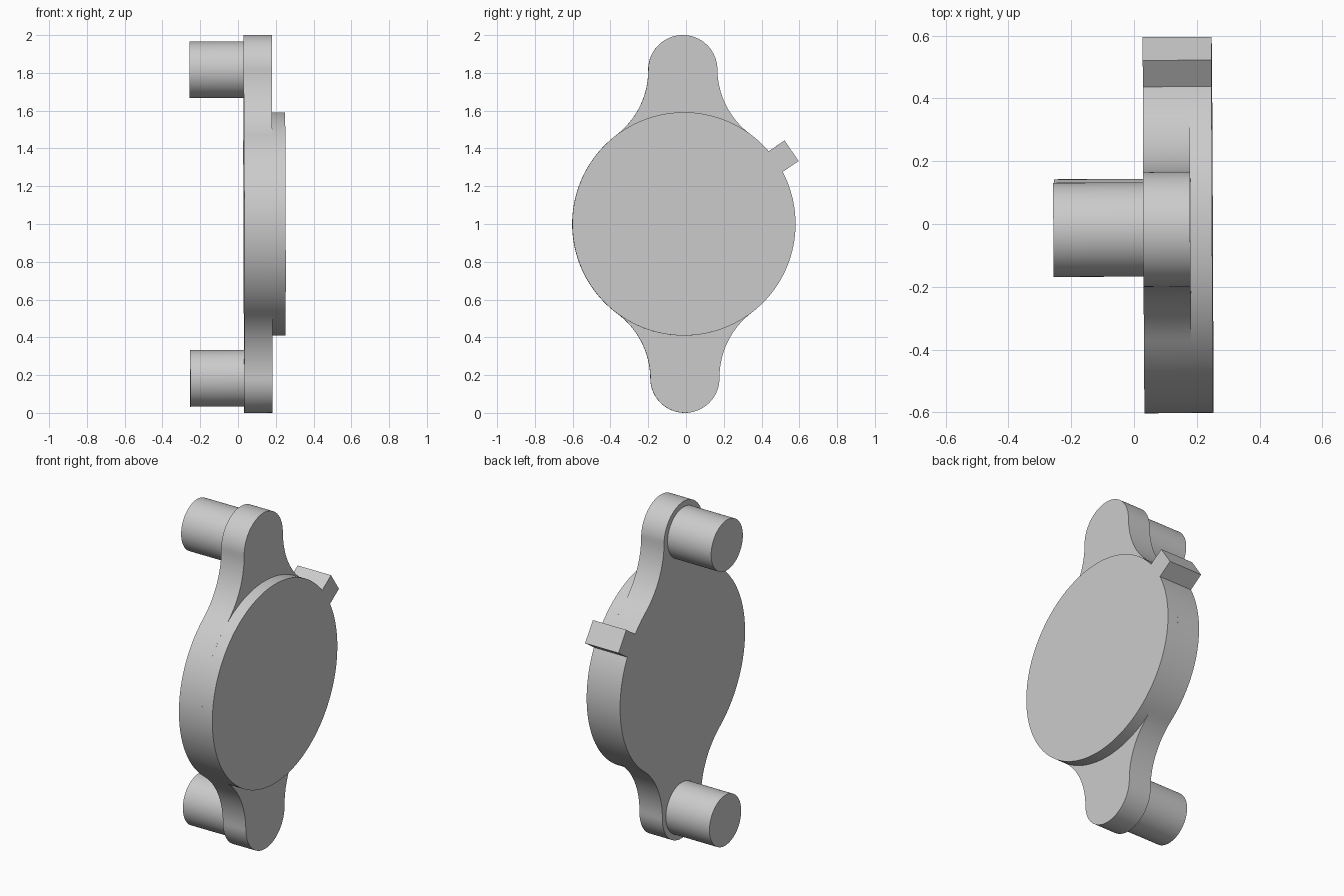
import bpy
import bmesh
from math import sin, cos, atan2, hypot, pi, radians

cube = bpy.data.objects.get("Cube")
if cube:
    bpy.data.objects.remove(cube, do_unlink=True)

grey = bpy.data.materials.new("plain grey")
grey.use_nodes = True
colour = (0.6, 0.6, 0.6, 1)
grey.diffuse_color = colour
grey.node_tree.nodes["Principled BSDF"].inputs["Base Color"].default_value = colour

# Main dimensions, with the disc centre as origin
DISC_R, EAR_R, EAR_Z, PEG_R = 0.591, 0.183, 0.817, 0.15
PEG_END, BACK, STEP, FRONT = -0.255, 0.031, 0.181, 0.25
CENTRE = (0, -0.012, 1.0)
TILT = (radians(0.39), radians(-0.12), radians(0.25))


def arc(cy, cz, r, start, end, n):
    """Points of an arc in the y-z plane, both ends included."""
    angles = [start + (end - start) * i / n for i in range(n + 1)]
    return [(cy + r * cos(a), cz + r * sin(a)) for a in angles]


def circle(cy, cz, r, n):
    return arc(cy, cz, r, 0, 2 * pi, n)[:-1]


def slab(name, outline, x0, x1):
    """Extrude a y-z outline from x0 to x1."""
    bm = bmesh.new()
    face = bm.faces.new([bm.verts.new((x0, y, z)) for y, z in outline])
    new = bmesh.ops.extrude_face_region(bm, geom=[face])["geom"]
    verts = [v for v in new if isinstance(v, bmesh.types.BMVert)]
    bmesh.ops.translate(bm, verts=verts, vec=(x1 - x0, 0, 0))
    bmesh.ops.recalc_face_normals(bm, faces=bm.faces)
    mesh = bpy.data.meshes.new(name)
    bm.to_mesh(mesh)
    bm.free()
    mesh.materials.append(grey)
    obj = bpy.data.objects.new(name, mesh)
    bpy.context.collection.objects.link(obj)
    obj.location, obj.rotation_euler = CENTRE, TILT
    bpy.ops.object.select_all(action="DESELECT")
    obj.select_set(True)
    bpy.context.view_layer.objects.active = obj
    bpy.ops.object.shade_smooth_by_angle(angle=radians(30))
    return obj


# Back plate: ear arc, tangent fillet and disc arc for one quarter, then mirrored
fillet_r = (EAR_Z**2 / (DISC_R - EAR_R) - DISC_R - EAR_R) / 2
fillet_y = EAR_R + fillet_r
meet = atan2(EAR_Z, fillet_y)
quarter = (arc(0, EAR_Z, EAR_R, pi / 2, 0, 20)
           + arc(fillet_y, EAR_Z, fillet_r, pi, pi + meet, 20)[1:]
           + arc(0, 0, DISC_R, meet, 0, 24)[1:])
half = quarter + [(y, -z) for y, z in reversed(quarter[:-1])]
outline = half + [(-y, z) for y, z in reversed(half[1:-1])]
slab("back_plate", outline, BACK, STEP)

# Raised round face
slab("raised_disc", circle(0, 0, DISC_R, 128), STEP, FRONT)

# Locating tab on the rim
a, half_w = radians(33.8), 0.066
corners = [(0.585, -half_w), (0.689, -half_w), (0.689, half_w), (0.585, half_w)]
slab("rim_tab", [(r * cos(a) - w * sin(a), r * sin(a) + w * cos(a))
                 for r, w in corners], BACK, FRONT)

# Pegs behind both ears
for name, side in (("upper_peg", 1), ("lower_peg", -1)):
    slab(name, circle(0, side * EAR_Z, PEG_R, 64), PEG_END, BACK)
